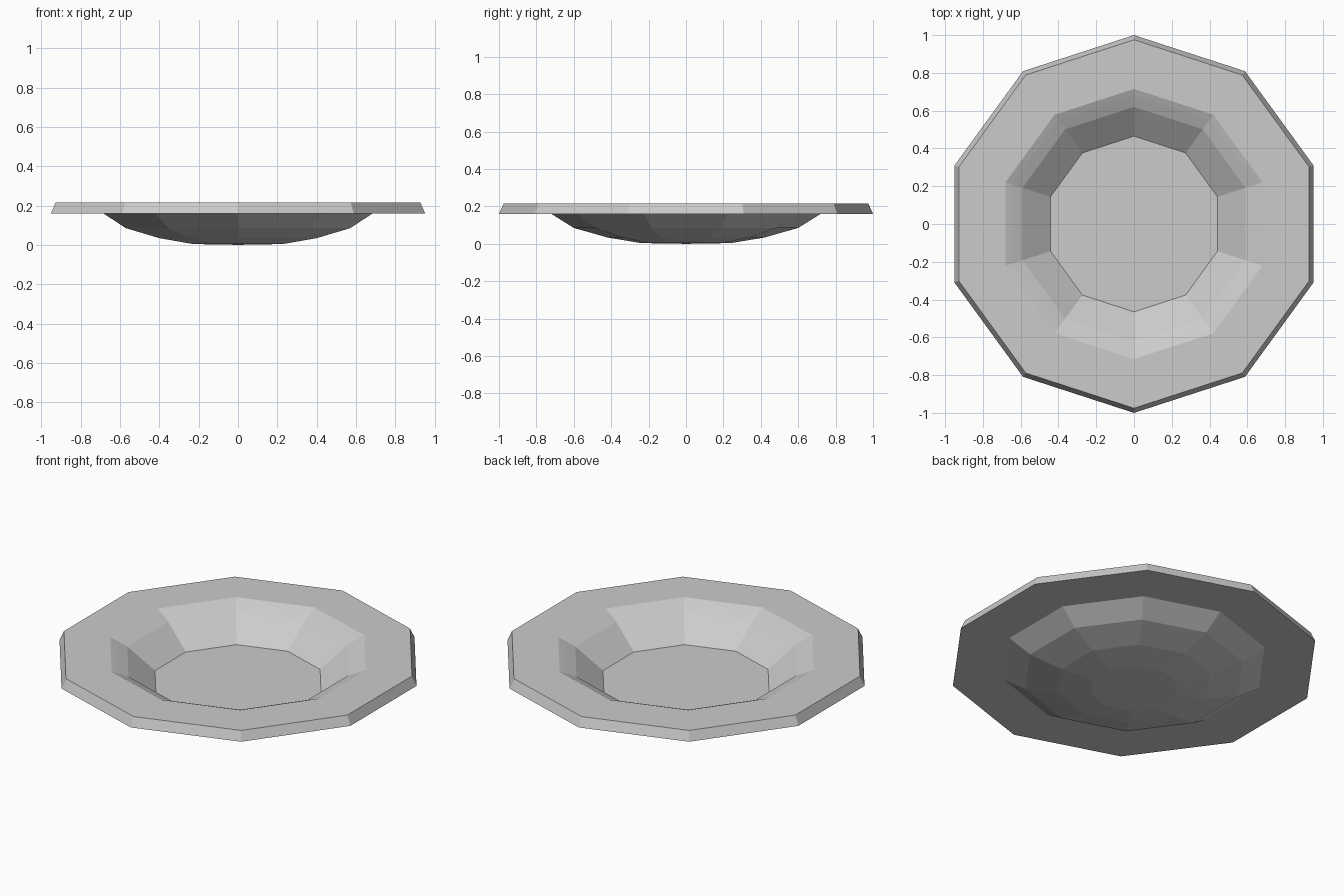
import bpy, bmesh, math

if "Cube" in bpy.data.objects:
    bpy.data.objects.remove(bpy.data.objects["Cube"])

SIDES = 10


def lathe(name, profile):
    """Revolve (radius, z) points into a ten-sided flat-faced solid."""
    bm = bmesh.new()
    rings = []
    for r, z in profile:
        if r == 0:
            rings.append([bm.verts.new((0, 0, z))] * SIDES)
        else:
            rings.append([bm.verts.new((r * math.sin(2 * math.pi * i / SIDES),
                                        r * math.cos(2 * math.pi * i / SIDES), z))
                          for i in range(SIDES)])
    for a, b in zip(rings, rings[1:]):
        for i in range(SIDES):
            j = (i + 1) % SIDES
            bm.faces.new(list(dict.fromkeys((a[i], a[j], b[j], b[i]))))
    bmesh.ops.recalc_face_normals(bm, faces=bm.faces)
    mesh = bpy.data.meshes.new(name)
    bm.to_mesh(mesh)
    bm.free()
    obj = bpy.data.objects.new(name, mesh)
    bpy.context.collection.objects.link(obj)
    return obj


# Shallow dish: rounded underside, wide bevelled rim, stepped lip, flat floor
lathe("dish", [
    (0, 0), (0.24, 0.004), (0.42, 0.034), (0.60, 0.085), (0.72, 0.16),
    (1.0, 0.16), (0.975, 0.215),
    (0.715, 0.215), (0.68, 0.20), (0.62, 0.172), (0.465, 0.051), (0, 0.051),
])
